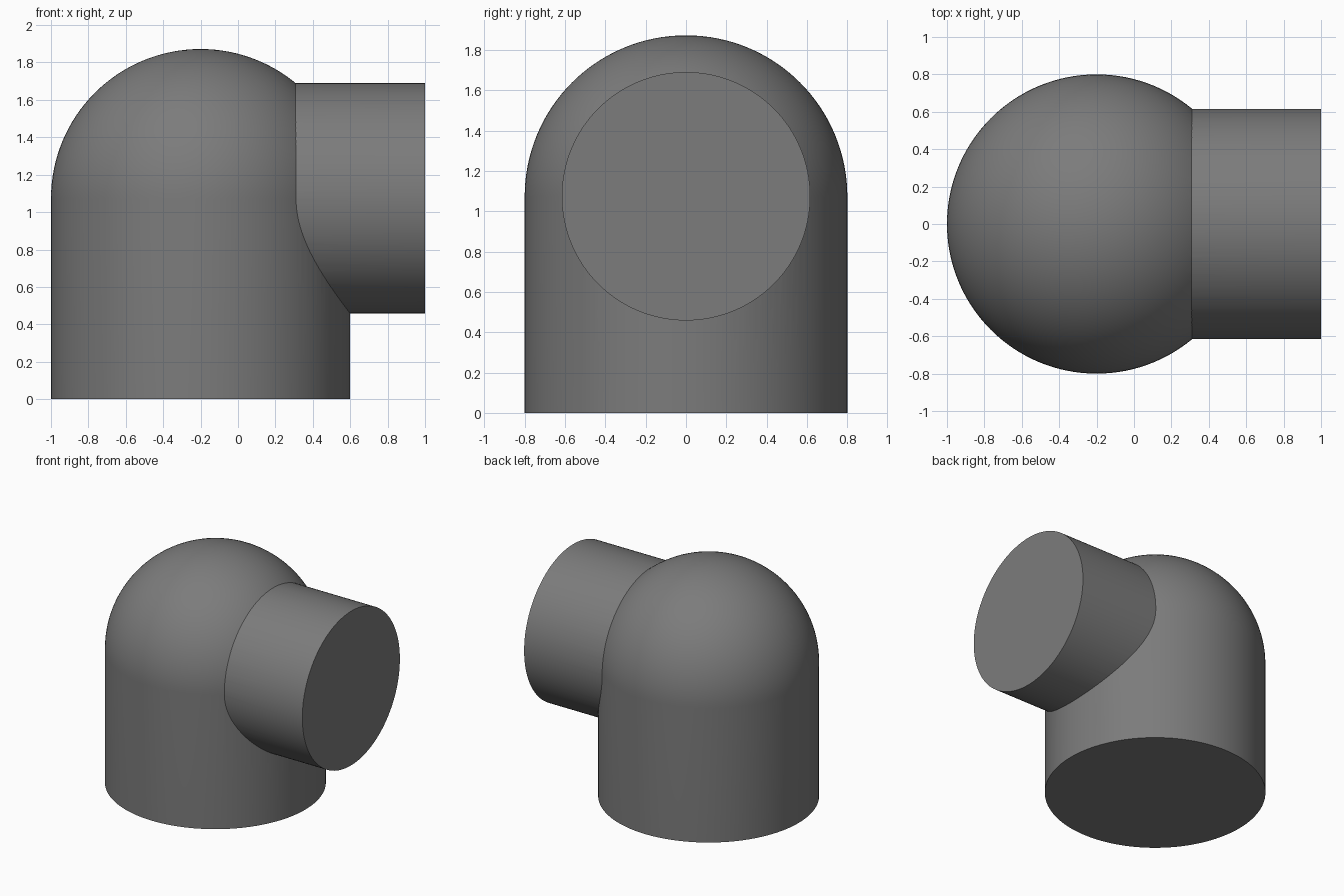
import bpy, bmesh, math
from mathutils import Matrix

if "Cube" in bpy.data.objects:
    bpy.data.objects.remove(bpy.data.objects["Cube"])

R, DOME_Z, CX = 0.80, 1.072, -0.20   # upright barrel and dome
R2 = 0.616                           # side branch
SEG, RINGS = 128, 32


def make_object(name, bm):
    bmesh.ops.recalc_face_normals(bm, faces=bm.faces)
    mesh = bpy.data.meshes.new(name)
    bm.to_mesh(mesh)
    bm.free()
    obj = bpy.data.objects.new(name, mesh)
    bpy.context.collection.objects.link(obj)
    return obj


# Upright barrel with hemispherical dome: revolved profile
bm = bmesh.new()
profile = [(0, 0), (R, 0)]
for i in range(RINGS + 1):
    a = math.pi / 2 * i / RINGS
    profile.append((R * math.cos(a), DOME_Z + R * math.sin(a)))
verts = [bm.verts.new((CX + r, 0, z)) for r, z in profile]
edges = [bm.edges.new(pair) for pair in zip(verts, verts[1:])]
bmesh.ops.spin(bm, geom=verts + edges, cent=(CX, 0, 0), axis=(0, 0, 1),
               angle=2 * math.pi, steps=SEG, use_duplicate=False)
bmesh.ops.remove_doubles(bm, verts=bm.verts, dist=1e-4)
elbow = make_object("elbow_body", bm)

# Horizontal branch, from the dome centre out to the right face
bm = bmesh.new()
length = 1.0 - CX
bmesh.ops.create_cone(bm, cap_ends=True, segments=SEG, radius1=R2, radius2=R2, depth=length,
                      matrix=Matrix.Translation((CX + length / 2, 0, DOME_Z + 0.002))
                      @ Matrix.Rotation(math.pi / 2, 4, 'Y'))
branch = make_object("side_branch", bm)

# Dark grey finish on both parts
dark = bpy.data.materials.new("dark_grey")
dark.diffuse_color = (0.2, 0.2, 0.2, 1)
dark.use_nodes = True
dark.node_tree.nodes["Principled BSDF"].inputs["Base Color"].default_value = dark.diffuse_color
for part in (elbow, branch):
    part.data.materials.append(dark)

# Join both into one solid
union = elbow.modifiers.new("join_branch", 'BOOLEAN')
union.operation = 'UNION'
union.solver = 'EXACT'
union.object = branch
bpy.context.view_layer.objects.active = elbow
elbow.select_set(True)
bpy.ops.object.modifier_apply(modifier=union.name)
bpy.data.objects.remove(branch)

# Smooth round walls, crisp rims and seam
bpy.ops.object.shade_smooth_by_angle(angle=math.radians(30))
